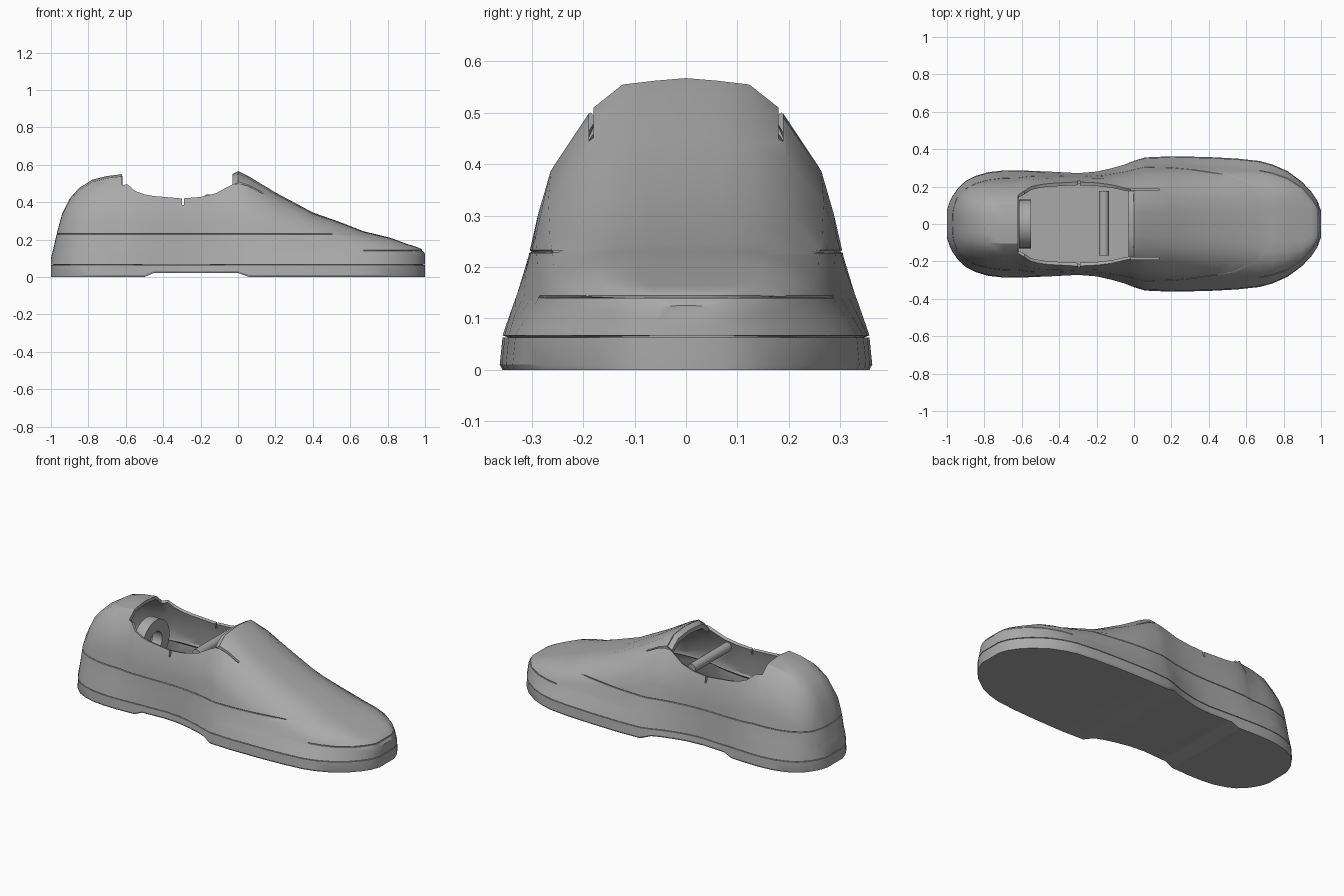
import bpy, bmesh, math
from mathutils import Vector

cube = bpy.data.objects.get("Cube")
if cube:
    bpy.data.objects.remove(cube, do_unlink=True)

grey = bpy.data.materials.new("plain grey")
grey.use_nodes = True
colour = (0.4, 0.4, 0.4, 1)
grey.diffuse_color = colour
grey.node_tree.nodes["Principled BSDF"].inputs["Base Color"].default_value = colour

SOLE_TOP = 0.067

# Stations from heel to toe: x, half width, ridge height
HEEL = [(-1, .075, .1), (-.985, .12, .16), (-.97, .15, .23), (-.94, .193, .34),
        (-.9, .23, .42), (-.85, .256, .475), (-.78, .277, .52), (-.7, .286, .54),
        (-.62, .287, .55)]
# Stations along the opening: x, half width, collar height, collar half width
COLLAR = [(-.59, .286, .495, .175), (-.55, .284, .46, .2), (-.5, .282, .442, .211),
          (-.45, .28, .433, .217), (-.3, .272, .42, .225), (-.2, .28, .428, .22),
          (-.12, .298, .447, .21), (-.05, .318, .485, .193)]
TOE = [(0, .338, .567), (.06, .356, .537), (.2, .362, .452), (.4, .358, .345),
       (.55, .35, .292), (.67, .337, .245), (.74, .318, .228), (.82, .283, .208),
       (.9, .224, .178), (.95, .17, .163), (.98, .125, .15), (1, .07, .125)]

# Half cross-section as fractions of width and height; the collar sits at RIM
ARCH = [(1, 0), (.94, .16), (.875, .32), (.82, .5), (.75, .68), (.55, .88),
        (.37, .975), (.18, .99), (0, 1)]
RIM = 5


def finish(obj, angle=32):
    """Apply modifiers, colour the part and shade it."""
    bpy.ops.object.select_all(action='DESELECT')
    obj.select_set(True)
    bpy.context.view_layer.objects.active = obj
    for mod in list(obj.modifiers):
        bpy.ops.object.modifier_apply(modifier=mod.name)
    obj.data.materials.clear()
    obj.data.materials.append(grey)
    bpy.ops.object.shade_smooth_by_angle(angle=math.radians(angle))


def make_object(name, bm):
    mesh = bpy.data.meshes.new(name)
    bm.to_mesh(mesh)
    bm.free()
    obj = bpy.data.objects.new(name, mesh)
    bpy.context.collection.objects.link(obj)
    return obj


def loft(bm, sections, ring=False, skip=lambda s, j: False):
    """Skin a row of equal-length sections and cap both ends."""
    rows = [[bm.verts.new(p) for p in sec] for sec in sections]
    n = len(rows[0])
    for s in range(len(rows) - 1):
        for j in range(n if ring else n - 1):
            if not skip(s, j):
                k = (j + 1) % n
                bm.faces.new((rows[s][j], rows[s][k], rows[s + 1][k], rows[s + 1][j]))
    bm.faces.new(rows[0][::-1])
    bm.faces.new(rows[-1])
    loose = [v for v in bm.verts if not v.link_faces]
    bmesh.ops.delete(bm, geom=loose, context='VERTS')
    bm.normal_update()


def both_sides(x, half):
    """Mirror a half section that ends on the centre line."""
    return [(x, y, z) for y, z in half] + [(x, -y, z) for y, z in half[-2::-1]]


def closed_section(x, w, h):
    rise = h - SOLE_TOP
    # The toe box gets squarer towards the front
    square = 1 - .5 * min(1, max(0, (x - .6) / .3))
    return both_sides(x, [(w * .985 * a ** square, SOLE_TOP + rise * b) for a, b in ARCH])


def open_section(x, w, cz, cy):
    ry, rz = ARCH[RIM]
    w *= .985
    half = [(w + (cy - w) * (1 - a) / (1 - ry), SOLE_TOP + (cz - SOLE_TOP) * b / rz)
            for a, b in ARCH[:RIM + 1]]
    half += [(0, cz)] * (len(ARCH) - RIM - 1)
    return both_sides(x, half)


def groove(bm, z, keep, depth=.004, gap=.0025):
    """Press a narrow seam into the skin at one height."""
    for level in (z - gap, z, z + gap):
        bmesh.ops.bisect_plane(bm, geom=bm.verts[:] + bm.edges[:] + bm.faces[:],
                               plane_co=(0, 0, level), plane_no=(0, 0, 1))
    bm.normal_update()
    for v in bm.verts:
        if abs(v.co.z - z) < 1e-4 and keep(v.co.x):
            v.co -= v.normal * depth


def box(name, centre, size):
    bm = bmesh.new()
    bmesh.ops.create_cube(bm, size=1)
    for v in bm.verts:
        v.co = Vector(centre) + v.co * Vector(size)
    return make_object(name, bm)


# Upper: closed heel and toe with an open collar between
sections = [closed_section(*s) for s in HEEL]
sections += [open_section(*s) for s in COLLAR]
sections += [closed_section(*s) for s in TOE]
first, last = len(HEEL) - 1, len(HEEL) + len(COLLAR)
top = 2 * (len(ARCH) - 1) - RIM
bm = bmesh.new()
loft(bm, sections, skip=lambda s, j: first <= s < last and RIM <= j < top)
groove(bm, .23, lambda x: x < .55)
groove(bm, .142, lambda x: x > .7)
upper = make_object("upper", bm)
shell = upper.modifiers.new("thickness", 'SOLIDIFY')
shell.thickness = .018
shell.offset = -1

# Slits beside the tongue and at the ankle
cutters = []
for side in (-1, 1):
    cutters.append(box("tongue_slit_cutter", (.06, side * .184, .5), (.15, .009, .2)))
    cutters.append(box("ankle_slit_cutter", (-.295, side * .24, .42), (.01, .12, .07)))
for cutter in cutters:
    cut = upper.modifiers.new("slit", 'BOOLEAN')
    cut.operation = 'DIFFERENCE'
    cut.solver = 'EXACT'
    cut.object = cutter
finish(upper)
for cutter in cutters:
    bpy.data.objects.remove(cutter, do_unlink=True)

# Thick lip on the tongue edge, leaning back over the opening
lip_sections = []
for x, drop in ((-.03, .016), (0, .001), (.04, .024)):
    tongue = closed_section(*TOE[0])[RIM:top + 1]
    lip_sections.append([(x, y * .96, z - drop) for _, y, z in tongue]
                        + [(x, y * .9, z - drop - .025) for _, y, z in tongue[::-1]])
bm = bmesh.new()
loft(bm, lip_sections, ring=True)
finish(make_object("tongue_lip", bm))

# Sole with a raised arch under the waist
plan = [s[:2] for s in HEEL + COLLAR + TOE]
sole_sections = []
for x, w in plan:
    base = .022 if -.48 < x < .03 else 0
    half = [(w * .985, base), (w, base + .01), (w * .985, SOLE_TOP - .004)]
    sole_sections.append([(x, y, z) for y, z in half] + [(x, -y, z) for y, z in half[::-1]])
bm = bmesh.new()
loft(bm, sole_sections, ring=True)
finish(make_object("sole", bm), 25)

# Insole closing the seam between sole and upper
bm = bmesh.new()
loft(bm, [[(x * .99, w * .95 * a, SOLE_TOP + b) for a, b in
           ((1, -.008), (1, .008), (-1, .008), (-1, -.008))] for x, w in plan], ring=True)
finish(make_object("insole", bm))

# Ring inside the heel
bm = bmesh.new()
steps = 32
profile = [(-.615, .06), (-.615, .13), (-.55, .13), (-.55, .06)]
rows = [[bm.verts.new((x, r * math.cos(a), .32 + r * math.sin(a))) for x, r in profile]
        for a in (math.tau * i / steps for i in range(steps))]
for i, row in enumerate(rows):
    nxt = rows[(i + 1) % steps]
    for j in range(4):
        k = (j + 1) % 4
        bm.faces.new((row[j], row[k], nxt[k], nxt[j]))
bmesh.ops.recalc_face_normals(bm, faces=bm.faces)
finish(make_object("heel_ring", bm))

# Cross bar inside the throat
bpy.ops.mesh.primitive_cylinder_add(vertices=24, radius=.027, depth=.345,
                                    location=(-.16, .003, .415),
                                    rotation=(math.pi / 2, 0, 0))
bar = bpy.context.object
bar.name = "cross_bar"
finish(bar)
